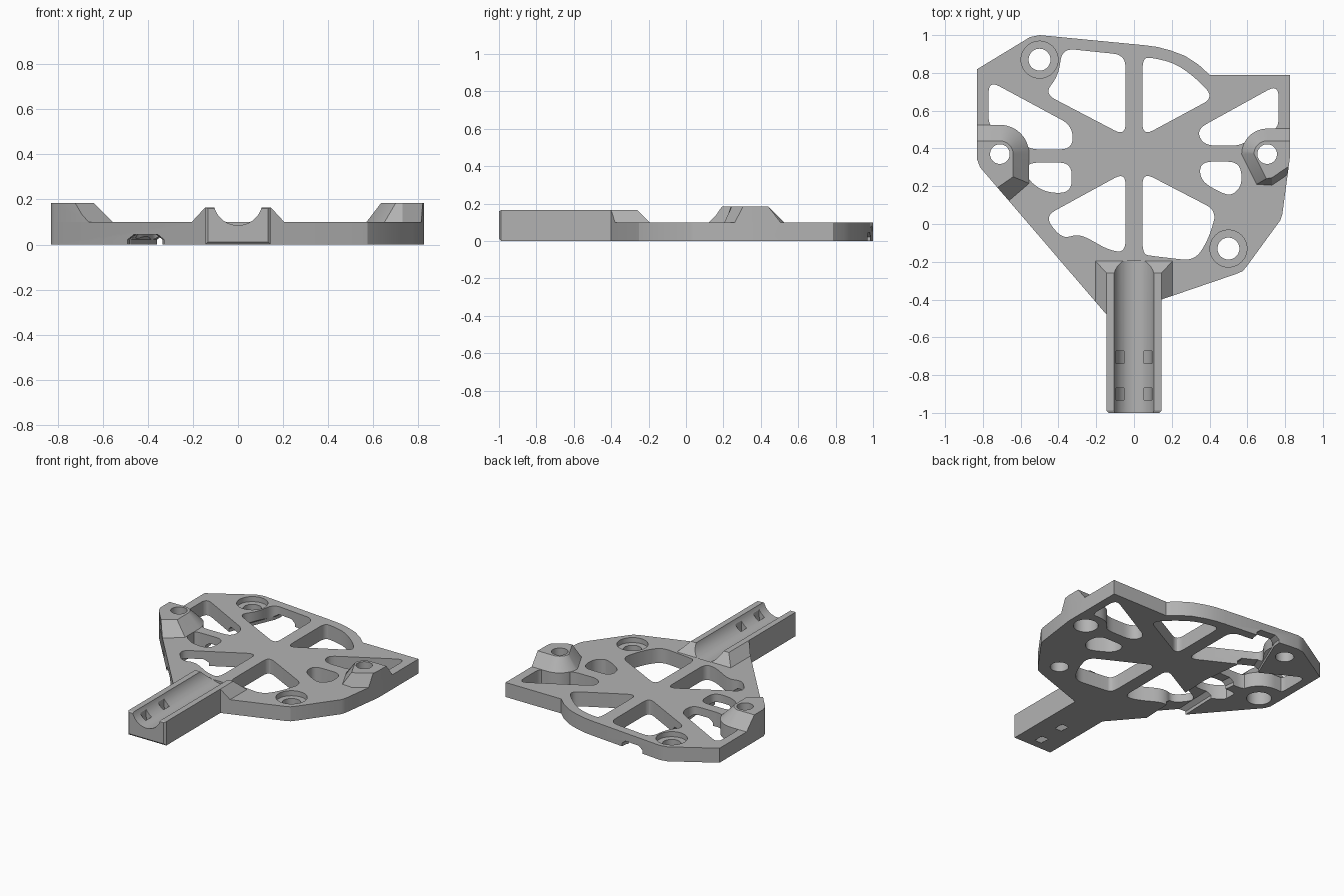
import bpy
import bmesh
import math
from mathutils import Vector

default_cube = bpy.data.objects.get("Cube")
if default_cube:
    bpy.data.objects.remove(default_cube, do_unlink=True)

grey = bpy.data.materials.new("plain_grey")
grey.use_nodes = True
grey.diffuse_color = (0.45, 0.45, 0.45, 1)
grey.node_tree.nodes["Principled BSDF"].inputs["Base Color"].default_value = grey.diffuse_color


def rounded(points, radius, steps=6):
    """Round every corner of a closed polygon."""
    result = []
    pts = [Vector(p) for p in points]
    for i, corner in enumerate(pts):
        ends = []
        for other in (pts[i - 1], pts[(i + 1) % len(pts)]):
            side = other - corner
            ends.append(corner + side.normalized() * min(radius, side.length * 0.48))
        for k in range(steps + 1):
            t = k / steps
            p = ends[0] * (1 - t) ** 2 + corner * 2 * t * (1 - t) + ends[1] * t * t
            result.append(p)
    return result


def arc(centre, radius, start, end, steps=12):
    angles = [math.radians(start + (end - start) * k / steps) for k in range(steps + 1)]
    return [(centre[0] + radius * math.cos(a), centre[1] + radius * math.sin(a)) for a in angles]


def circle(centre, radius):
    return arc(centre, radius, 0, 360, 40)[:-1]


def loft(name, layers, along_y=False):
    """Skin matching polygons, each given with its height (or its y position)."""
    bm = bmesh.new()
    rings = []
    for polygon, level in layers:
        place = (lambda p: (p[0], level, p[1])) if along_y else (lambda p: (p[0], p[1], level))
        rings.append([bm.verts.new(place(p)) for p in polygon])
    bm.faces.new(rings[0])
    bm.faces.new(rings[-1])
    for low, high in zip(rings, rings[1:]):
        for i in range(len(low)):
            bm.faces.new((low[i - 1], low[i], high[i], high[i - 1]))
    bmesh.ops.recalc_face_normals(bm, faces=bm.faces)
    mesh = bpy.data.meshes.new(name)
    bm.to_mesh(mesh)
    bm.free()
    mesh.materials.append(grey)
    obj = bpy.data.objects.new(name, mesh)
    bpy.context.collection.objects.link(obj)
    return obj


def combine(target, tool, operation):
    mod = target.modifiers.new("combine", "BOOLEAN")
    mod.operation = operation
    mod.solver = "EXACT"
    mod.object = tool
    bpy.context.view_layer.objects.active = target
    bpy.ops.object.modifier_apply(modifier=mod.name)
    bpy.data.objects.remove(tool, do_unlink=True)


def cut(target, name, polygon, bottom, top):
    combine(target, loft(name, [(polygon, bottom), (polygon, top)]), "DIFFERENCE")


PLATE, ARM, BOSS = 0.1, 0.165, 0.185
LOW, HIGH = -0.1, 0.4

# Plate outline
outline = [(-0.83, 0.82), (-0.83, 0.34), (-0.815, 0.3), (-0.145, -0.48), (0.145, -0.4),
           (0.54, -0.265), (0.575, -0.25), (0.6, -0.22), (0.775, 0.02), (0.785, 0.05),
           (0.825, 0.35), (0.825, 0.79), (0.4, 0.79), (0.34, 0.845), (0.27, 0.89),
           (0.19, 0.92), (0.12, 0.938), (0.05, 0.947), (-0.5, 1), (-0.55, 0.99)]
plate = loft("mounting_plate", [(outline, 0), (outline, PLATE)])

# Windows between the spokes
windows = {
    "back_right_window": [(-0.045, 0.895), (-0.045, 0.465), (-0.475, 0.69), (-0.4, 0.785),
                          (-0.38, 0.93)],
    "back_left_window": [(0.045, 0.88), (0.045, 0.465), (0.425, 0.67), (0.33, 0.77),
                         (0.22, 0.85), (0.1, 0.88)],
    "upper_right_window": [(-0.77, 0.76), (-0.325, 0.52), (-0.325, 0.395), (-0.57, 0.395),
                           (-0.64, 0.5), (-0.77, 0.5)],
    "lower_right_window": [(-0.57, 0.325), (-0.33, 0.325), (-0.33, 0.165), (-0.47, 0.165),
                           (-0.57, 0.24)],
    "upper_left_window": [(0.765, 0.74), (0.33, 0.5), (0.37, 0.415), (0.58, 0.415),
                          (0.64, 0.49), (0.765, 0.49)],
    "lower_left_window": [(0.35, 0.33), (0.56, 0.33), (0.575, 0.21), (0.52, 0.15),
                          (0.46, 0.165), (0.35, 0.23)],
    "front_right_window": [(-0.045, 0.275), (-0.045, -0.15), (-0.13, -0.14), (-0.29, -0.05),
                           (-0.38, -0.08), (-0.475, 0.04)],
    "front_left_window": [(0.045, 0.275), (0.44, 0.07), (0.39, -0.09), (0.32, -0.195),
                          (0.1, -0.17), (0.045, -0.16)],
}
for name, corners in windows.items():
    cut(plate, name, rounded(corners, 0.065), LOW, HIGH)


def add_clipped(name, base, top, height):
    """Add a tapered raised part, trimmed to the plate outline."""
    part = loft(name, [(base, 0), (base, PLATE), (top, height)])
    combine(part, loft("trim", [(outline, LOW), (outline, HIGH)]), "INTERSECT")
    combine(plate, part, "UNION")


# Raised screw bosses at both sides
right_hole, left_hole = (-0.71, 0.37), (0.705, 0.37)
add_clipped("right_boss",
            [(-0.9, 0.525)] + arc(right_hole, 0.155, 90, 0) + [(-0.555, 0.215), (-0.9, -0.08)],
            [(-0.9, 0.44)] + arc(right_hole, 0.07, 90, 0) + [(-0.64, 0.25), (-0.9, 0.07)], BOSS)
add_clipped("left_boss",
            [(0.9, 0.505)] + arc(left_hole, 0.135, 90, 180)
            + [(0.65, 0.21), (0.73, 0.205), (0.9, 0.32)],
            [(0.9, 0.44)] + arc(left_hole, 0.07, 90, 180)
            + [(0.7, 0.24), (0.73, 0.245), (0.9, 0.36)], BOSS)

# Sloped shoulder and the arm with a chamfered end
half = 0.145


def block(width, back):
    return [(-width, back), (width, back), (width, -0.7), (-width, -0.7)]


def section(inset):
    w = half - inset
    return [(-w, inset), (w, inset), (w, ARM - inset / 2), (-w, ARM - inset / 2)]


add_clipped("shoulder", block(0.205, -0.195), block(half, -0.26), ARM)
combine(plate, loft("arm", [(section(0.012), -1), (section(0), -0.988), (section(0), -0.26)], True),
        "UNION")

# Round trough along the arm
trough = circle((0, 0.194), 0.109)
combine(plate, loft("trough", [(trough, -1.2), (trough, -0.195)], True), "DIFFERENCE")

# Curved tie channels under the trough
tie = arc((0, 0.09), 0.094, 180, 360) + [(0.094, 0.3), (0.052, 0.3)]
tie += arc((0, 0.09), 0.052, 360, 180) + [(-0.052, 0.3), (-0.094, 0.3)]
for y in (-0.9, -0.705):
    combine(plate, loft("tie_channel", [(tie, y - 0.033), (tie, y + 0.033)], True), "DIFFERENCE")

# Counterbored holes in the plate
for centre in ((-0.5, 0.87), (0.5, -0.13)):
    cut(plate, "counterbore", circle(centre, 0.098), 0.065, HIGH)
    cut(plate, "through_hole", circle(centre, 0.058), LOW, HIGH)

# Boss holes, wider underneath
for centre in (right_hole, left_hole):
    cut(plate, "boss_hole", circle(centre, 0.052), LOW, HIGH)
    cut(plate, "boss_recess", circle(centre, 0.078), LOW, 0.09)

# Cable channel under the plate
path = [(-0.26, 1.1), (-0.28, 0.93), (-0.42, 0.6), (-0.39, 0.33), (-0.4, 0), (-0.42, -0.4)]


def ribbon(width):
    return [(x - width, y) for x, y in path] + [(x + width, y) for x, y in reversed(path)]


combine(plate, loft("cable_channel", [(ribbon(0.085), LOW), (ribbon(0.085), 0.022),
                                      (ribbon(0.055), 0.045)]), "DIFFERENCE")

# Smooth the round walls and keep the edges sharp
bpy.ops.object.select_all(action="DESELECT")
plate.select_set(True)
bpy.context.view_layer.objects.active = plate
bpy.ops.object.shade_smooth_by_angle(angle=math.radians(25))
